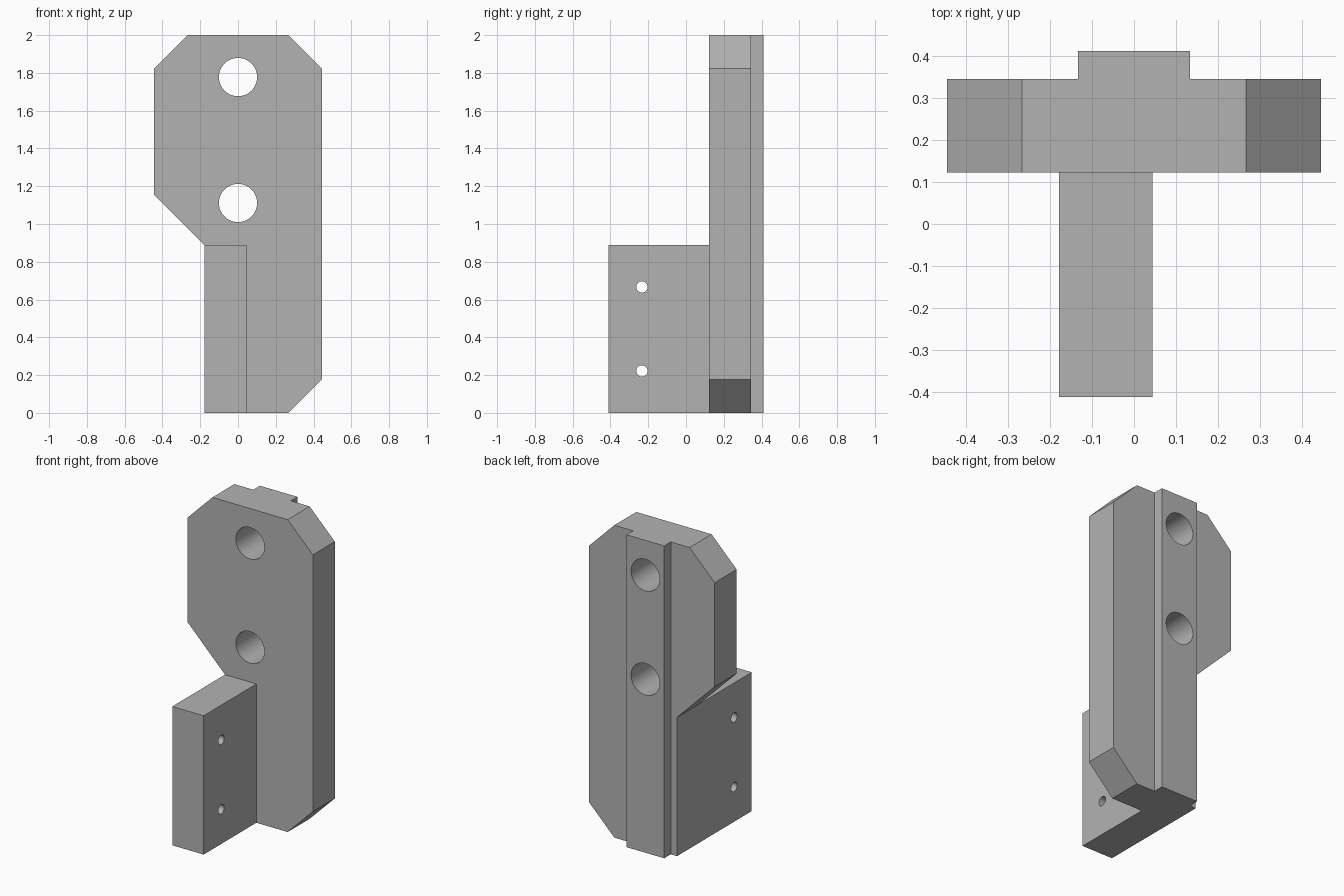
import bpy, bmesh, math
from mathutils import Matrix, Vector

cube = bpy.data.objects.get("Cube")
if cube:
    bpy.data.objects.remove(cube, do_unlink=True)

grey = bpy.data.materials.new("machined grey")
grey.use_nodes = True
GREY = (0.45, 0.45, 0.45, 1)
grey.diffuse_color = GREY
grey.node_tree.nodes["Principled BSDF"].inputs["Base Color"].default_value = GREY

U = 2 / 90                      # one drawing unit
BACK, PLATE_BACK, PLATE_FRONT, FRONT = 18.5, 15.5, 5.5, -18.5


def finish(bm, name):
    bmesh.ops.recalc_face_normals(bm, faces=bm.faces)
    mesh = bpy.data.meshes.new(name)
    bm.to_mesh(mesh)
    bm.free()
    mesh.materials.append(grey)
    obj = bpy.data.objects.new(name, mesh)
    bpy.context.collection.objects.link(obj)
    return obj


def prism(name, outline, y0, y1):
    """Extrude an x-z outline from y0 to y1."""
    bm = bmesh.new()
    face = bm.faces.new([bm.verts.new((x * U, y0 * U, z * U)) for x, z in outline])
    new = bmesh.ops.extrude_face_region(bm, geom=[face])["geom"]
    verts = [g for g in new if isinstance(g, bmesh.types.BMVert)]
    bmesh.ops.translate(bm, verts=verts, vec=(0, (y1 - y0) * U, 0))
    return finish(bm, name)


def box(name, x0, x1, z0, z1, y0, y1):
    return prism(name, [(x0, z0), (x1, z0), (x1, z1), (x0, z1)], y0, y1)


def drill(name, centre, radius, axis, sides):
    bm = bmesh.new()
    turn = Matrix.Rotation(math.pi / 2, 4, axis)
    bmesh.ops.create_cone(bm, cap_ends=True, segments=sides, radius1=radius * U,
                          radius2=radius * U, depth=2,
                          matrix=Matrix.Translation(Vector(centre) * U) @ turn)
    return finish(bm, name)


def combine(body, other, operation):
    mod = body.modifiers.new(operation.lower(), "BOOLEAN")
    mod.operation, mod.object, mod.solver = operation, other, "EXACT"
    bpy.context.view_layer.objects.active = body
    bpy.ops.object.modifier_apply(modifier=mod.name)
    bpy.data.objects.remove(other, do_unlink=True)


# Chamfered mounting plate
bracket = prism("mounting_bracket", [
    (-8, 0), (12, 0), (20, 8), (20, 82), (12, 90),
    (-12, 90), (-20, 82), (-20, 52), (-8, 40)], PLATE_FRONT, PLATE_BACK)

# Locating rib on the back and arm on the front
combine(bracket, box("back_rib", -6, 6, 0, 90, PLATE_BACK, BACK), "UNION")
combine(bracket, box("front_arm", -8, 2, 0, 40, FRONT, PLATE_FRONT), "UNION")

# Large bolt holes through plate and rib
for z in (50, 80):
    combine(bracket, drill("bolt_hole", (0, 10, z), 4.55, "X", 64), "DIFFERENCE")

# Small pin holes across the arm
for z in (10, 30):
    combine(bracket, drill("pin_hole", (0, -10.5, z), 1.35, "Y", 32), "DIFFERENCE")

bpy.ops.object.select_all(action="DESELECT")
bracket.select_set(True)
bpy.context.view_layer.objects.active = bracket
bpy.ops.object.shade_smooth_by_angle(angle=math.radians(30))
